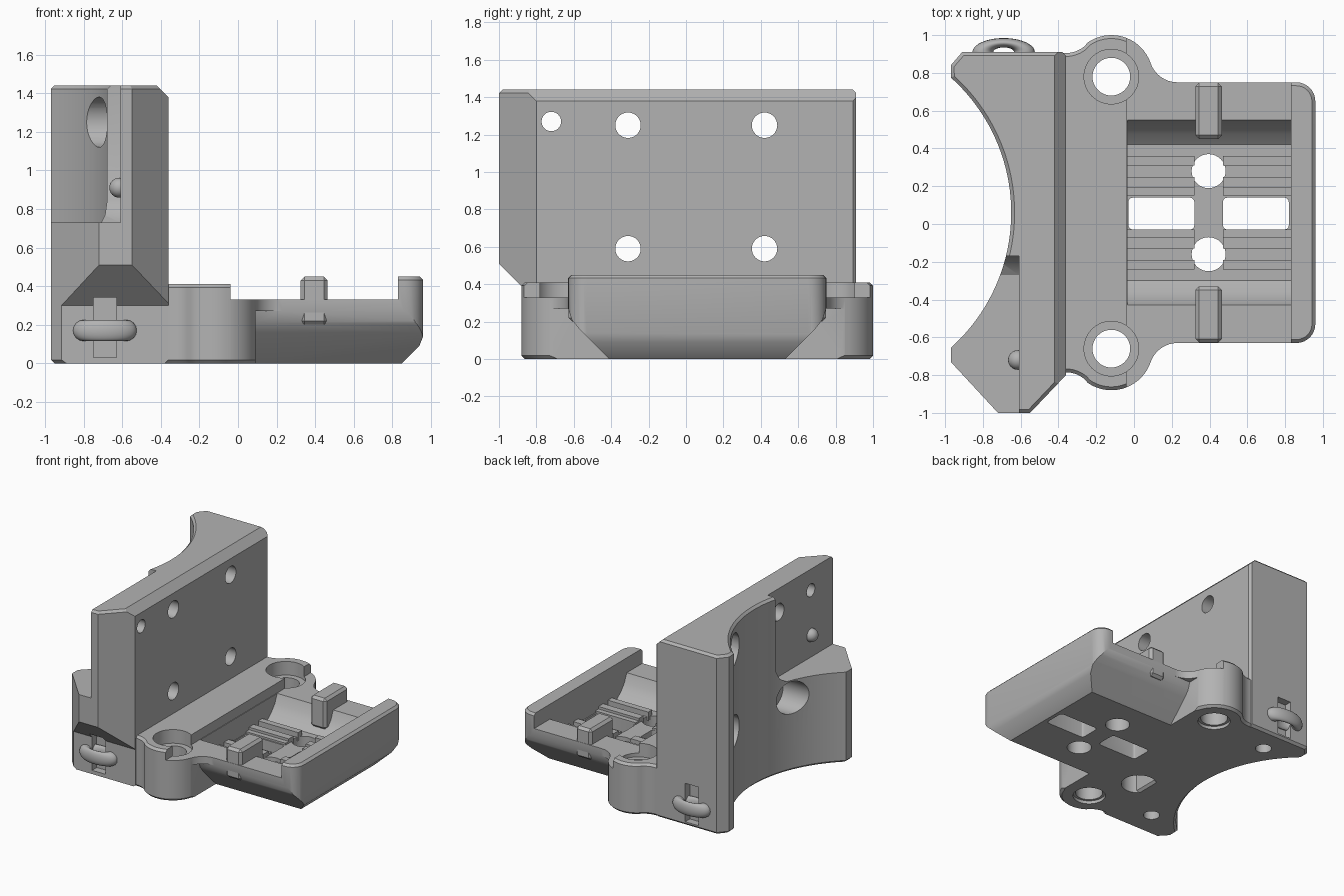
import bpy, bmesh, math
from mathutils import Vector

cube = bpy.data.objects.get("Cube")
if cube:
    bpy.data.objects.remove(cube)

grey = bpy.data.materials.new("neutral_grey")
grey.use_nodes = True
grey.diffuse_color = (0.45, 0.45, 0.45, 1)
grey.node_tree.nodes["Principled BSDF"].inputs["Base Color"].default_value = grey.diffuse_color

MID = 0.06            # symmetry plane of the base, in y
LUG_X, LUG_D, LUG_R = -0.12, 0.72, 0.22


def finish(name, bm):
    bmesh.ops.recalc_face_normals(bm, faces=bm.faces)
    me = bpy.data.meshes.new(name)
    bm.to_mesh(me)
    bm.free()
    me.materials.append(grey)
    ob = bpy.data.objects.new(name, me)
    bpy.context.collection.objects.link(ob)
    return ob


def prism(name, pts, axis, lo, hi):
    """Extrude a 2D profile along an axis."""
    place = {"x": lambda u, v, w: (w, u, v),
             "y": lambda u, v, w: (u, w, v),
             "z": lambda u, v, w: (u, v, w)}[axis]
    bm = bmesh.new()
    face = bm.faces.new([bm.verts.new(place(u, v, lo)) for u, v in pts])
    ext = bmesh.ops.extrude_face_region(bm, geom=[face])
    step = Vector(place(0, 0, hi - lo))
    bmesh.ops.translate(bm, vec=step,
                        verts=[g for g in ext["geom"] if isinstance(g, bmesh.types.BMVert)])
    return finish(name, bm)


def box(name, x, y, z):
    return prism(name, [(x[0], y[0]), (x[1], y[0]), (x[1], y[1]), (x[0], y[1])], "z", *z)


def arc(cx, cy, r, a, b, n):
    return [(cx + r * math.cos(a + (b - a) * i / n), cy + r * math.sin(a + (b - a) * i / n))
            for i in range(n + 1)]


def rod(axis, u, v, r, lo, hi):
    return prism("cutter", arc(u, v, r, 0, math.tau, 32)[:-1], axis, lo, hi)


def apply(ob, mod):
    bpy.context.view_layer.objects.active = ob
    bpy.ops.object.modifier_apply(modifier=mod.name)


def bevel(ob, width, segments=1):
    mod = ob.modifiers.new("bevel", "BEVEL")
    mod.width, mod.segments = width, segments
    mod.limit_method, mod.angle_limit = "ANGLE", math.radians(60)
    apply(ob, mod)


def cut(ob, cutter):
    cutter.hide_render = True
    mod = ob.modifiers.new("cut", "BOOLEAN")
    mod.operation, mod.solver, mod.object = "DIFFERENCE", "EXACT", cutter
    apply(ob, mod)
    bpy.data.objects.remove(cutter)


# Upright wall with a large concave side
R, CX = 0.96, -1.61
half = math.asin(0.715 / R)
plan = [(-0.97, -0.73), (-0.72, -1), (-0.55, -1), (-0.36, -0.8), (-0.36, 0.91),
        (-0.91, 0.91), (-0.97, 0.84)] + arc(CX, MID, R, half, -half, 40)
wall = prism("upright_wall", plan, "z", 0, 1.44)
bevel(wall, 0.018)
# sloped underside of the front overhang, and long top chamfer
cut(wall, prism("cutter", [(-1.2, -0.1), (-0.79, -0.1), (-0.79, 0.3), (-1.2, 0.71)], "x", -1.2, 0))
cut(wall, prism("cutter", [(-0.42, 1.44), (-0.3, 1.32), (-0.3, 1.6), (-0.42, 1.6)], "y", -1.2, 1.2))
# shelf beside the thin upper wall
cut(wall, prism("cutter", [(-1.2, 0.73), (-0.27, 0.73), (-0.21, 0.77), (-0.17, 0.85),
                           (-0.17, 1.6), (-1.2, 1.6)], "x", -1.2, -0.61))
# screw holes with wide seats on the concave side
for y in (-0.31, 0.42):
    for z in (0.59, 1.25):
        cut(wall, rod("x", y, z, 0.068, -1.2, 0))
        if y > 0 or z < 1:
            cut(wall, rod("x", y, z, 0.13, -1.2, -0.56))
cut(wall, rod("x", -0.72, 1.27, 0.052, -1.2, 0))
# tie slots and small sockets underneath
for y, s in ((-0.79, -1), (0.91, 1)):
    cut(wall, box("cutter", (-0.75, -0.63), sorted((y - s * 0.06, y + s * 0.1)), (0.03, 0.34)))
for d in (-0.645, 0.645):
    cut(wall, rod("z", -0.66, MID + d, 0.06, -0.1, 0.12))

# Base outline: lug, concave fillets and rounded outer corner
F = 0.15
side = [(-0.42, 0.845), (-0.36, 0.845)]
side += arc(-0.36, 0.995, F, -math.pi / 2, math.atan2(-0.28, 0.24), 6)[1:]
side += arc(LUG_X, LUG_D, LUG_R, math.atan2(0.28, -0.24), math.atan2(0.12, 0.35), 18)[1:]
side += arc(0.23, 0.84, F, math.atan2(-0.12, -0.35) + math.tau, 1.5 * math.pi, 8)[1:]
side += arc(0.86, 0.59, 0.1, math.pi / 2, 0, 8)
outline = [(x, MID + d) for x, d in side] + [(x, MID - d) for x, d in reversed(side)]

deck = prism("mount_deck", outline, "z", 0, 0.41)
bed = prism("bearing_bed", outline, "z", 0, 0.45)
for ob in (deck, bed):
    bevel(ob, 0.018)
cut(deck, box("cutter", (-0.04, 2), (-2, 2), (-1, 1)))
cut(bed, box("cutter", (-2, -0.06), (-2, 2), (-1, 1)))
cut(bed, box("cutter", (-1, 0.83), (-2, 2), (0.33, 1)))
# lug bores with shallow seats
for d in (-LUG_D, LUG_D):
    for ob in (deck, bed):
        cut(ob, rod("z", LUG_X, MID + d, 0.1, -0.1, 1))
        cut(ob, rod("z", LUG_X, MID + d, 0.145, 0.3, 1))
        cut(ob, rod("z", LUG_X, MID + d, 0.12, -0.1, 0.025))
cut(deck, rod("z", -0.29, -0.29, 0.13, -0.1, 0.2))

# chamfered underside of the bed
for s in (-1, 1):
    cut(bed, prism("cutter", [(MID + s * d, z) for d, z in
                              ((0.37, -0.1), (0.47, 0), (0.63, 0.16), (0.67, 0.21),
                               (0.69, 0.27), (1.2, 0.27), (1.2, -0.1))], "x", 0.09, 1.2))
cut(bed, prism("cutter", [(0.75, -0.1), (0.85, 0), (0.94, 0.09), (0.96, 0.14), (1.2, 0.14), (1.2, -0.1)],
               "y", -1.2, 1.2))
# cradle pocket
slope = [(0.49, 0.5), (0.49, 0.33), (0.46, 0.26), (0.42, 0.21), (0.36, 0.16)]
cut(bed, prism("cutter", [(MID + d, z) for d, z in slope]
               + [(MID - d, z) for d, z in reversed(slope)], "x", -0.035, 0.83))
# windows and pin holes
for x in ((-0.03, 0.32), (0.47, 0.82)):
    window = box("cutter", x, (-0.03, 0.14), (-0.1, 0.5))
    bevel(window, 0.025, 3)
    cut(bed, window)
for d in (-0.22, 0.22):
    cut(bed, rod("z", 0.395, MID + d, 0.09, -0.1, 0.5))

# Grip ribs in the cradle and locating ridges on its shoulders
parts = [wall, deck, bed]
for s, tag in ((-1, "front"), (1, "back")):
    for i, (lo, hi, top) in enumerate(((0.09, 0.13, 0.175), (0.13, 0.19, 0.195), (0.25, 0.3, 0.2))):
        for x0, x1, end in ((-0.04, 0.32, "inner"), (0.47, 0.835, "outer")):
            parts.append(box(f"{tag}_{end}_rib_{i + 1}", (x0, x1),
                             sorted((MID + s * lo, MID + s * hi)), (0.13, top)))
    ridge = box(f"{tag}_locating_ridge", (0.325, 0.465),
                sorted((MID + s * 0.39, MID + s * 0.688)), (0.2, 0.45))
    bevel(ridge, 0.02)
    parts.append(ridge)

# Tie loops on the front and back faces
for y, tag in ((-0.79, "front"), (0.91, "back")):
    bpy.ops.mesh.primitive_torus_add(location=(-0.69, y, 0.17), major_radius=0.11, minor_radius=0.055,
                                     major_segments=40, minor_segments=16)
    loop = bpy.context.object
    loop.name = f"{tag}_tie_loop"
    loop.scale.y = 0.45
    loop.data.materials.append(grey)
    parts.append(loop)

# Small round detent on the thin wall
bpy.ops.mesh.primitive_uv_sphere_add(radius=0.052, segments=24, ring_count=12, location=(-0.615, -0.72, 0.91))
bump = bpy.context.object
bump.name = "detent_bump"
bump.data.materials.append(grey)
parts.append(bump)

for ob in parts:
    bpy.ops.object.select_all(action="DESELECT")
    ob.select_set(True)
    bpy.context.view_layer.objects.active = ob
    bpy.ops.object.shade_smooth_by_angle(angle=math.radians(30))
